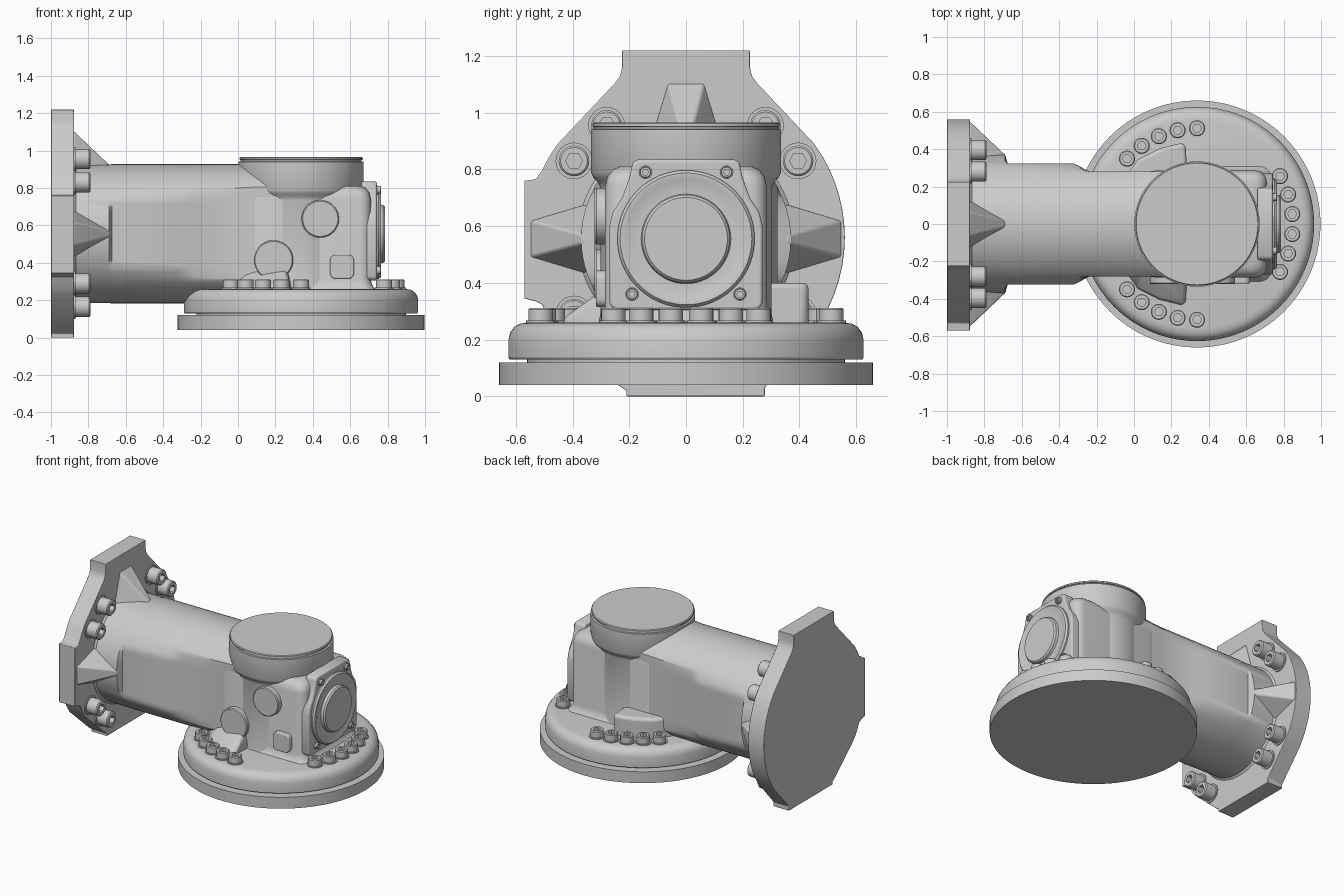
import bpy
from math import sin, cos, pi, radians, sqrt

if "Cube" in bpy.data.objects:
    bpy.data.objects.remove(bpy.data.objects["Cube"])

CX = 0.337          # vertical axis of base and turret
AZ = 0.555          # height of the horizontal tube axis
AXES = {'x': lambda u, v, h: (h, u, v),
        'y': lambda u, v, h: (u, h, v),
        'z': lambda u, v, h: (u, v, h)}


def loft(name, axis, loops, bevel=0, angle=32):
    """Skin a list of (points, height) loops along an axis and cap both ends."""
    n = len(loops[0][0])
    verts = [AXES[axis](u, v, h) for pts, h in loops for u, v in pts]
    faces = [(k * n + i, k * n + (i + 1) % n, (k + 1) * n + (i + 1) % n, (k + 1) * n + i)
             for k in range(len(loops) - 1) for i in range(n)]
    last = (len(loops) - 1) * n
    faces += [tuple(reversed(range(n))), tuple(range(last, last + n))]
    me = bpy.data.meshes.new(name)
    me.from_pydata(verts, [], faces)
    flip = (axis == 'y') != (loops[-1][1] < loops[0][1])
    if flip:
        me.flip_normals()
    me.polygons.foreach_set("use_smooth", [True] * len(me.polygons))
    me.set_sharp_from_angle(angle=radians(angle))
    ob = bpy.data.objects.new(name, me)
    bpy.context.collection.objects.link(ob)
    if bevel:
        m = ob.modifiers.new("bevel", 'BEVEL')
        m.width, m.segments, m.limit_method = bevel, 3, 'ANGLE'
        m.angle_limit = radians(40)
    return ob


def circle(r, u=0, v=0, n=96):
    return [(u + r * cos(2 * pi * i / n), v + r * sin(2 * pi * i / n)) for i in range(n)]


def lathe(name, axis, profile, u=0, v=0, n=96):
    return loft(name, axis, [(circle(r, u, v, n), h) for r, h in profile])


def prism(name, axis, pts, h0, h1, bevel=0):
    return loft(name, axis, [(pts, h0), (pts, h1)], bevel)


def arc(r, a0, a1, n, u=0, v=0):
    return [(u + r * cos(radians(a0 + (a1 - a0) * i / n)),
             v + r * sin(radians(a0 + (a1 - a0) * i / n))) for i in range(n + 1)]


def rect(u0, u1, v0, v1, r):
    return (arc(r, 0, 90, 5, u1 - r, v1 - r) + arc(r, 90, 180, 5, u0 + r, v1 - r)
            + arc(r, 180, 270, 5, u0 + r, v0 + r) + arc(r, 270, 360, 5, u1 - r, v0 + r))


def bolt(name, axis, u, v, h, r, height):
    """Socket-head screw: washer, chamfered head, hexagonal recess."""
    n = 24
    hexa = []
    for i in range(n):
        a = 2 * pi * i / n
        rr = r * 0.48 / cos((a % (pi / 3)) - pi / 6)
        hexa.append((u + rr * cos(a), v + rr * sin(a)))
    c = lambda k: circle(r * k, u, v, n)
    top = h + height
    loft(name, axis, [(c(1.2), h - 0.02), (c(1.2), h + 0.007), (c(1), h + 0.007),
                      (c(1), top - r * 0.12), (c(0.88), top), (hexa, top),
                      (hexa, top - height * 0.55)])


# Mounting plate at the left end: round on +y, flat edge on -y
plate = (arc(0.56, -36, 36, 14, 0, 0.56)
         + [(0.25, 1.105), (0.232, 1.08 + 0.05), (0.225, 1.16), (0.225, 1.22),
            (-0.225, 1.22), (-0.225, 1.16), (-0.232, 1.13), (-0.25, 1.105)]
         + arc(0.56, 144, 155, 3, 0, 0.56)
         + [(-0.53, 0.765), (-0.57, 0.76), (-0.57, 0.345), (-0.53, 0.335)]
         + arc(0.56, 205, 216, 3, 0, 0.56)
         + [(-0.24, 0.04), (-0.21, 0.02), (-0.21, 0), (0.278, 0), (0.278, 0.03)])
prism("mounting_plate", 'x', plate, -1, -0.877, 0.004)


# Horizontal tube: a cylinder with its sides flattened in two steps
def section(r, w):
    return [(max(-w, min(w, y)), z) for y, z in circle(r, 0, AZ)]


loft("tube_housing", 'x', [(section(r, w), x) for x, r, w in [
    (-0.88, 0.385, 0.385), (-0.865, 0.37, 0.37), (-0.69, 0.37, 0.37), (-0.675, 0.372, 0.323),
    (-0.32, 0.372, 0.323), (-0.24, 0.372, 0.282), (0.0, 0.372, 0.282),
    (0.1, 0.38, 0.282), (0.42, 0.38, 0.282)]])

# Three wedge gussets bracing the plate
for name, du, dv in [("gusset_front", -1, 0), ("gusset_back", 1, 0), ("gusset_top", 0, 1)]:
    def wedge(outer, wi, wo):
        quad = [(0.2, -wi), (outer, -wo), (outer, wo), (0.2, wi)]
        return [(a * du - b * dv, AZ + a * dv + b * du) for a, b in quad]
    loft(name, 'x', [(wedge(0.55, 0.17, 0.065), -0.88), (wedge(0.365, 0.06, 0.015), -0.685)], 0.008)

# Plate bolts, four pairs
for sy in (-1, 1):
    for sz in (-1, 1):
        for y, z in [(0.395, 0.27), (0.28, 0.395)]:
            bolt("plate_bolt", 'x', sy * y, 0.56 + sz * z, -0.877, 0.054, 0.088)

# Round base: lower ring, groove, upper rounded flange
lathe("base_disc", 'z', [(0.66, 0.04), (0.66, 0.12), (0.56, 0.12), (0.56, 0.13), (0.622, 0.13),
                         (0.626, 0.136), (0.626, 0.20), (0.62, 0.225), (0.605, 0.245),
                         (0.585, 0.256), (0.56, 0.26), (0.1, 0.26)], CX, 0, 128)
for k, a in enumerate([90, 101.7, 113.5, 125.3, 137, -90, -101.7, -113.5, -125.3, -137,
                       30, 18, 6, -6, -18, -30]):
    bolt("base_bolt", 'z', CX + 0.512 * cos(radians(a)), 0.512 * sin(radians(a)), 0.26, 0.043, 0.052)

# Gear housing under the turret, with a foot fillet on the base
foot = [(0.03, 0.25), (0.016, 0.268), (0.006, 0.285), (0, 0.31)]
loft("gear_housing", 'z',
     [(rect(0.05 - d, 0.71 + d, -0.285 - d, 0.285 + d, 0.06), z) for d, z in foot]
     + [(rect(0.05 - d, 0.71 + d, -0.285 - d, 0.285 + d, 0.06), z)
        for d, z in [(0, 0.74), (-0.008, 0.775), (-0.028, 0.8), (-0.055, 0.812)]])

# Turret with cone transition and closing cap
lathe("turret", 'z', [(0.31, 0.25), (0.302, 0.29), (0.302, 0.735), (0.31, 0.755), (0.326, 0.77),
                      (0.335, 0.79), (0.335, 0.94), (0.324, 0.942), (0.324, 0.95),
                      (0.33, 0.952), (0.33, 0.961), (0.325, 0.966)], CX, 0)

# End cover on the right side
half = [(0.17, 0.835), (0.188, 0.825), (0.2, 0.77), (0.225, 0.7), (0.258, 0.65), (0.27, 0.6),
        (0.27, 0.33), (0.262, 0.312), (0.245, 0.305)]
prism("cover_flange", 'x', [(-y, z) for y, z in reversed(half)][::1]
      and [(y, z) for y, z in reversed(half)] + [(-y, z) for y, z in half], 0.66, 0.742, 0.01)
lathe("end_cover", 'x', [(0.242, 0.73), (0.242, 0.752), (0.232, 0.764), (0.218, 0.764),
                         (0.205, 0.758), (0.158, 0.758), (0.155, 0.768), (0.155, 0.776),
                         (0.146, 0.786)], 0, AZ)
for y, z in [(0.143, 0.79), (0.19, 0.36)]:
    for s in (-1, 1):
        bolt("cover_screw", 'x', s * y, z, 0.742, 0.02, 0.022)

# Round plugs and a small pad on the front side
for name, x, z, r in [("upper_plug", 0.44, 0.635, 0.1), ("lower_plug", 0.19, 0.415, 0.105)]:
    lathe(name, 'y', [(r, -0.2), (r, -0.316), (r - 0.006, -0.322)], x, z, 64)
prism("front_pad", 'y', rect(0.492, 0.62, 0.315, 0.443, 0.03), -0.2, -0.318, 0.006)

# Cast bosses at the foot: tall one behind, low sloping one in front
boss = [(0.29, 0.2), (0.275, 0.425), (0.25, 0.432), (0.14, 0.405), (0.02, 0.345), (-0.08, 0.2)]
prism("back_boss", 'z', boss, 0.24, 0.40, 0.02)
low = [(x, -y) for x, y in reversed(boss)]
loft("front_boss", 'z', [(low, 0.24), (low, 0.275),
                         ([(0.19 + (x - 0.19) * 0.85, y * 0.73) for x, y in low], 0.36)], 0.015)
